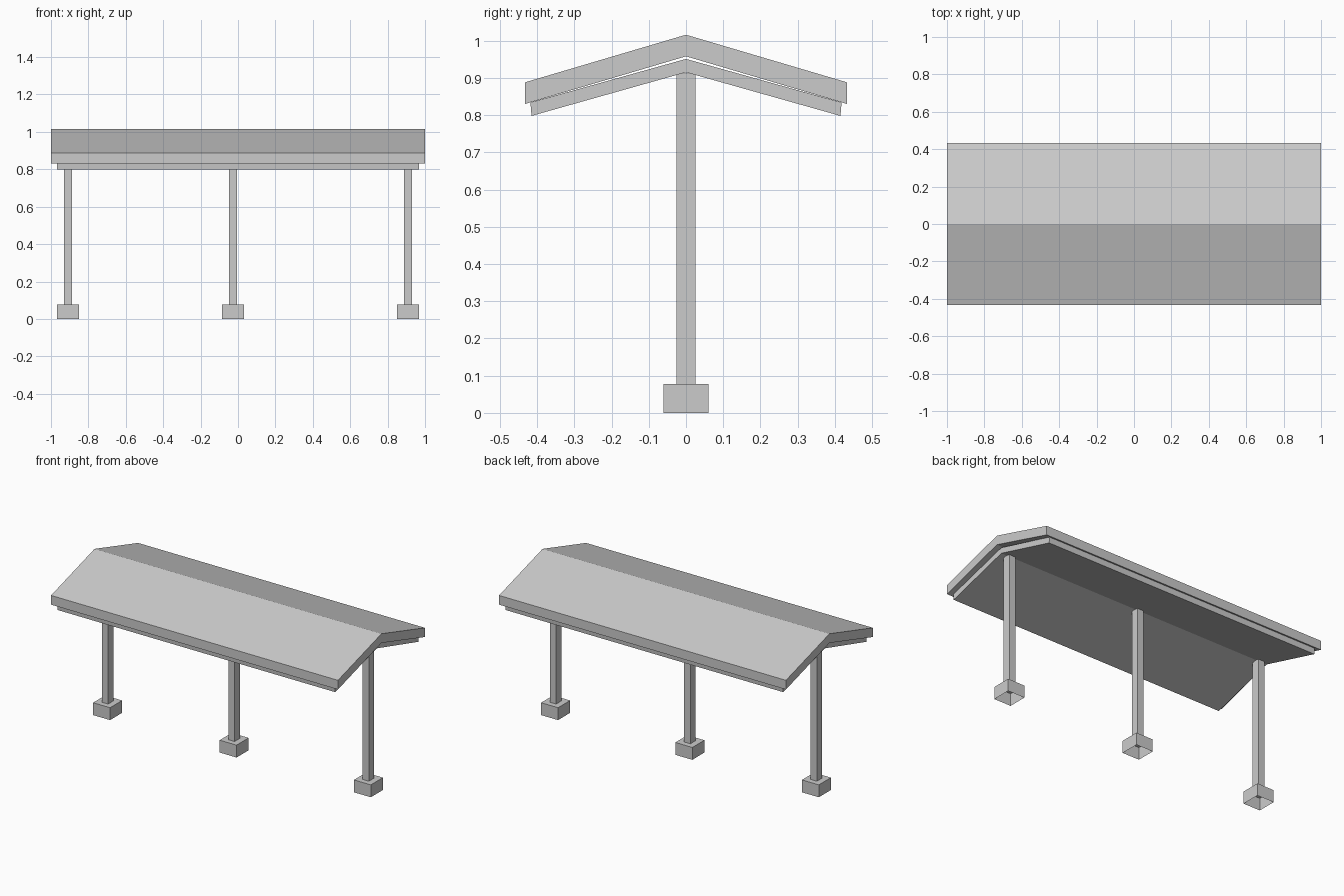
import bpy, bmesh
from mathutils import Matrix, Vector

if "Cube" in bpy.data.objects:
    bpy.data.objects.remove(bpy.data.objects["Cube"])


def finish(bm, name):
    bmesh.ops.recalc_face_normals(bm, faces=bm.faces)
    mesh = bpy.data.meshes.new(name)
    bm.to_mesh(mesh)
    bm.free()
    obj = bpy.data.objects.new(name, mesh)
    bpy.context.collection.objects.link(obj)
    return obj


def gable(name, half_length, top_ridge, top_eave, low_eave, low_ridge):
    """Extrude a symmetric gable section along x; eaves are (y, z)."""
    (ty, tz), (ly, lz) = top_eave, low_eave
    section = [(0, top_ridge), (ty, tz), (ly, lz),
               (0, low_ridge), (-ly, lz), (-ty, tz)]
    bm = bmesh.new()
    a, b = [[bm.verts.new((x, y, z)) for y, z in section]
            for x in (-half_length, half_length)]
    for i in range(6):
        j = (i + 1) % 6
        bm.faces.new((a[i], a[j], b[j], b[i]))
    # End caps, split at the ridge
    for ring in (a, b):
        bm.faces.new(ring[:4])
        bm.faces.new((ring[0], ring[3], ring[4], ring[5]))
    return finish(bm, name)


def box(name, x, size_x, size_y, z0, z1, open_bottom=False):
    bm = bmesh.new()
    matrix = (Matrix.Translation((x, 0, (z0 + z1) / 2))
              @ Matrix.Diagonal((size_x, size_y, z1 - z0, 1)))
    bmesh.ops.create_cube(bm, size=1, matrix=matrix)
    obj_faces = [f for f in bm.faces if f.calc_center_median().z < z0 + 1e-4]
    if open_bottom:
        bmesh.ops.delete(bm, geom=obj_faces, context='FACES_ONLY')
    return finish(bm, name)


# Roof covering and the slightly smaller ceiling below it
gable("roof", 1.0, 1.016, (0.433, 0.888), (0.433, 0.83), 0.958)
gable("ceiling", 0.967, 0.951, (0.418, 0.834), (0.415, 0.798), 0.915)

# Three posts on hollow footings
for side, x in (("left", -0.909), ("middle", -0.027), ("right", 0.909)):
    box(side + "_post", x, 0.043, 0.052, 0.077, 0.912)
    box(side + "_footing", x, 0.118, 0.12, 0.0, 0.078, open_bottom=True)
